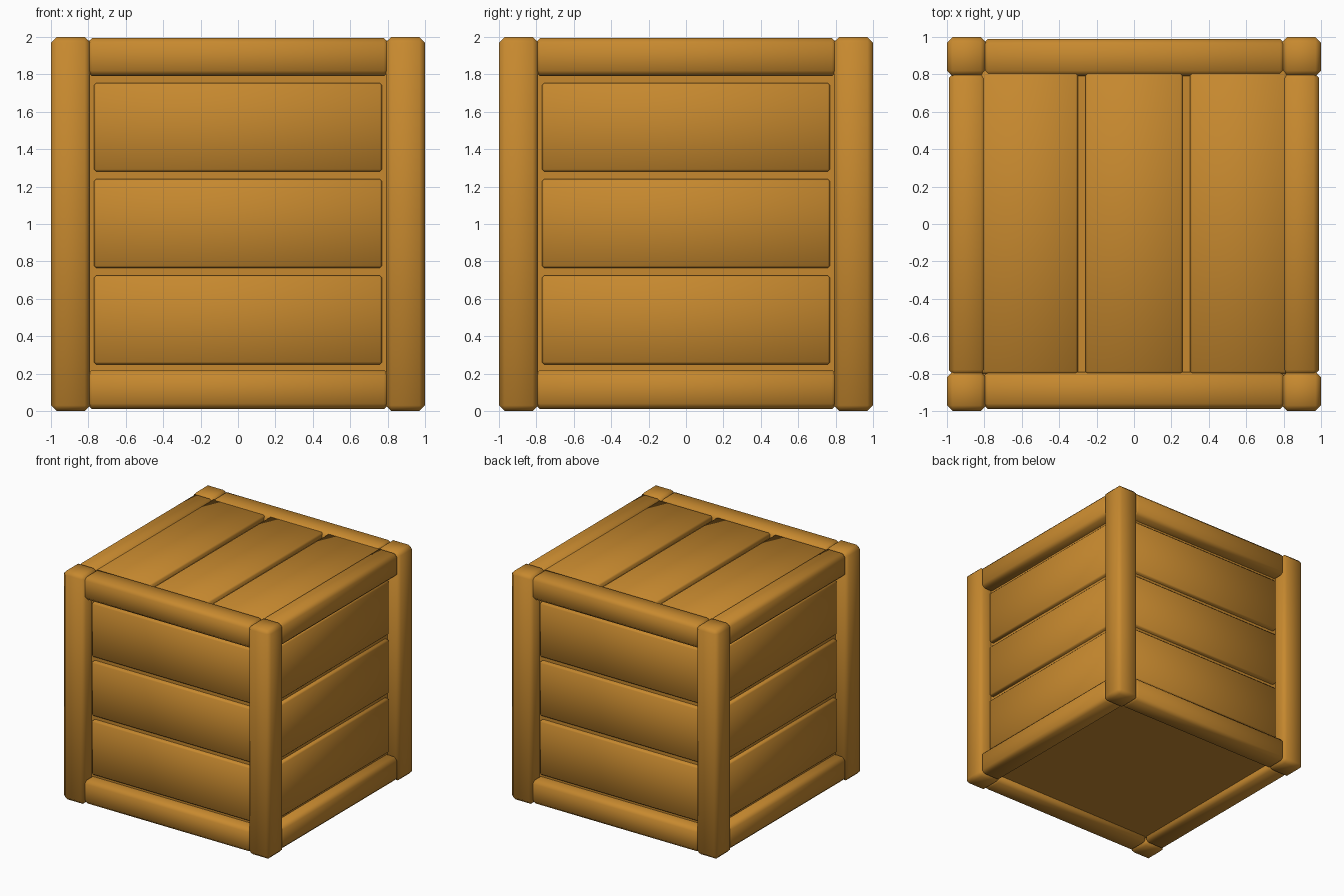
import bpy, bmesh, math
from mathutils import Matrix, Vector

if "Cube" in bpy.data.objects:
    bpy.data.objects.remove(bpy.data.objects["Cube"])

wood = bpy.data.materials.new("warm_wood")
wood.diffuse_color = (0.57, 0.25, 0.028, 1)
wood.use_nodes = True
wood.node_tree.nodes["Principled BSDF"].inputs["Base Color"].default_value = wood.diffuse_color


def beam(name, lo, hi, bevel=0.03, turn=0):
    """Softly bevelled box between two corners, turned about z."""
    lo, hi = Vector(lo), Vector(hi)
    bm = bmesh.new()
    bmesh.ops.create_cube(bm, size=1)
    bmesh.ops.scale(bm, vec=hi - lo, verts=bm.verts)
    bmesh.ops.translate(bm, vec=(lo + hi) / 2, verts=bm.verts)
    if bevel:
        bmesh.ops.bevel(bm, geom=bm.edges[:], offset=bevel, segments=1,
                        profile=0.5, affect='EDGES')
    bmesh.ops.rotate(bm, cent=(0, 0, 0), verts=bm.verts,
                     matrix=Matrix.Rotation(turn, 3, 'Z'))
    for f in bm.faces:
        f.smooth = bevel > 0
    mesh = bpy.data.meshes.new(name)
    bm.to_mesh(mesh)
    bm.free()
    mesh.materials.append(wood)
    obj = bpy.data.objects.new(name, mesh)
    bpy.context.collection.objects.link(obj)
    return obj


# Inner box seen through the gaps and from below
beam("inner_box", (-0.89, -0.89, 0.06), (0.89, 0.89, 1.94), 0)

# Each side: one corner post, two rails and three planks
for side in range(4):
    a = side * math.pi / 2
    beam("corner_post", (-1, -1, 0), (-0.79, -0.79, 2), 0.03, a)
    beam("bottom_rail", (-0.81, -0.99, 0.01), (0.81, -0.79, 0.22), 0.03, a)
    beam("top_rail", (-0.81, -0.99, 1.79), (0.81, -0.79, 1.995), 0.03, a)
    for z in (0.25, 0.765, 1.28):
        beam("side_plank", (-0.77, -0.925, z), (0.77, -0.82, z + 0.475), 0.012, a)

# Lid planks, overlapping the inner edges of the top rails
for x0, x1 in ((-0.82, -0.30), (-0.26, 0.26), (0.30, 0.82)):
    beam("lid_plank", (x0, -0.80, 1.87), (x1, 0.84, 1.98), 0.012)
